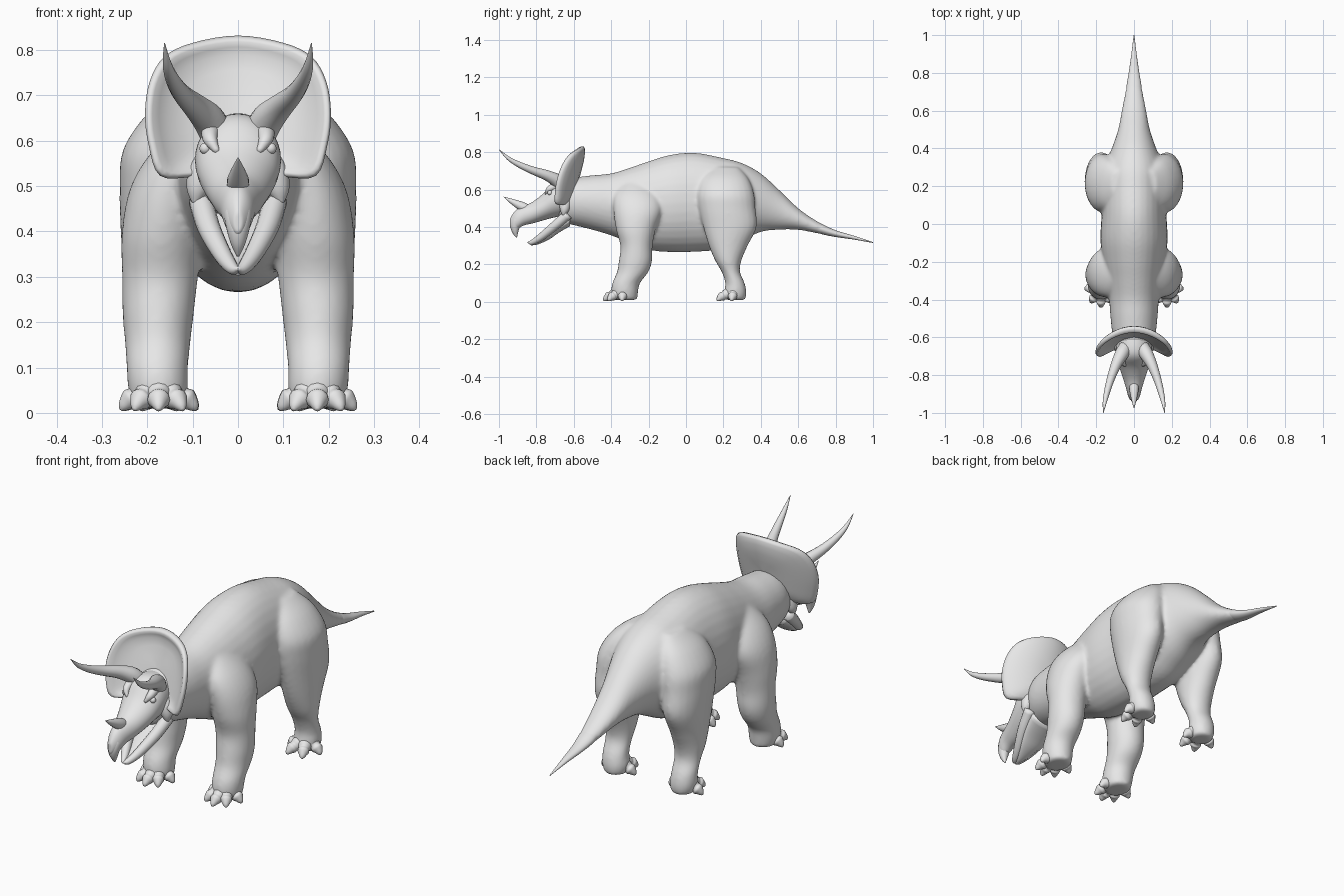
import bpy, bmesh, math
from mathutils import Vector

if "Cube" in bpy.data.objects:
    bpy.data.objects.remove(bpy.data.objects["Cube"])

X, Y, Z = Vector((1, 0, 0)), Vector((0, 1, 0)), Vector((0, 0, 1))
hide = bpy.data.materials.new("grey_hide")
hide.diffuse_color = (0.8, 0.8, 0.8, 1)
hide.use_nodes = True
hide.node_tree.nodes["Principled BSDF"].inputs["Base Color"].default_value = hide.diffuse_color


def spline(pts, steps, closed=False):
    """Catmull-Rom through tuples of vectors or numbers."""
    n, out = len(pts), []
    for i in range(n if closed else n - 1):
        idx = [(i + k) % n if closed else min(max(i + k, 0), n - 1) for k in (-1, 0, 1, 2)]
        a, b, c, d = (pts[j] for j in idx)
        for s in range(steps):
            t = s / steps
            out.append(tuple(0.5 * (2 * q + (r - p) * t + (2 * p - 5 * q + 4 * r - w) * t * t
                                    + (3 * q - p - 3 * r + w) * t ** 3)
                             for p, q, r, w in zip(a, b, c, d)))
    if not closed:
        out.append(pts[-1])
    return out


def skin(bm, loops):
    """Bridge loops of points into a capped shell."""
    rows = [[bm.verts.new(p) for p in lp] for lp in loops]
    n = len(rows[0])
    for a, b in zip(rows, rows[1:]):
        for i in range(n):
            j = (i + 1) % n
            bm.faces.new((a[i], a[j], b[j], b[i]))
    bm.faces.new(rows[0][::-1])
    bm.faces.new(rows[-1])


def loft(bm, rings, n=24, steps=4):
    """Rings are (centre, half axis u, half axis v)."""
    loops = []
    for c, u, v in spline(rings, steps):
        loops.append([c + u * math.cos(2 * math.pi * i / n) + v * math.sin(2 * math.pi * i / n)
                      for i in range(n)])
    skin(bm, loops)


def tube(bm, pts, ref=Z, n=14, steps=4):
    """Round tapered tube; points are (x, y, z, radius)."""
    cs = [Vector(p[:3]) for p in pts]
    rings = []
    for i, c in enumerate(cs):
        t = (cs[min(i + 1, len(cs) - 1)] - cs[max(i - 1, 0)]).normalized()
        u = t.cross(ref).normalized()
        rings.append((c, u * pts[i][3], t.cross(u) * pts[i][3]))
    loft(bm, rings, n, steps)


def finish(name, bm, mirror=False):
    bmesh.ops.recalc_face_normals(bm, faces=bm.faces)
    me = bpy.data.meshes.new(name)
    bm.to_mesh(me)
    bm.free()
    for p in me.polygons:
        p.use_smooth = True
    me.materials.append(hide)
    ob = bpy.data.objects.new(name, me)
    bpy.context.collection.objects.link(ob)
    if mirror:
        m = ob.modifiers.new("mirror", 'MIRROR')
        m.use_mirror_merge = False
    return ob


def loft_y(bm, rows):
    """Loft running along y; rows are (y, top, bottom, half width)."""
    loft(bm, [(Vector((0, y, (t + b) / 2)), X * w, Z * ((t - b) / 2)) for y, t, b, w in rows], 32)


def along_y(name, rows):
    bm = bmesh.new()
    loft_y(bm, rows)
    return finish(name, bm)


def single_tube(name, pts, ref=Z, mirror=False):
    bm = bmesh.new()
    tube(bm, pts, ref)
    return finish(name, bm, mirror)


# neck, trunk and tail
trunk = [
    (-.68, .62, .43, .07), (-.6, .662, .41, .11), (-.5, .677, .385, .124), (-.4, .687, .355, .132),
    (-.3, .717, .315, .147), (-.2, .752, .278, .165), (-.08, .787, .266, .178), (.05, .797, .268, .172),
    (.2, .769, .282, .17), (.3, .742, .327, .16), (.4, .687, .374, .118), (.5, .597, .386, .084),
    (.6, .501, .385, .065), (.7, .432, .367, .046), (.8, .383, .347, .028), (.9, .353, .333, .014),
    (1, .32, .315, .002)]
# legs from the shoulder or hip down to the foot: (x, y, z, rx, ry)
front_leg = [
    (.09, -.27, .64, .03, .06), (.12, -.263, .57, .075, .12), (.152, -.258, .49, .088, .13),
    (.168, -.268, .39, .089, .107), (.172, -.265, .3, .084, .086), (.176, -.27, .22, .079, .089),
    (.177, -.285, .16, .073, .084), (.178, -.32, .1, .068, .074), (.176, -.328, .05, .066, .072),
    (.175, -.325, .01, .056, .064)]
hind_leg = [
    (.09, .21, .72, .03, .07), (.125, .208, .66, .075, .125), (.154, .212, .58, .1, .152),
    (.167, .22, .5, .094, .152), (.175, .235, .4, .084, .143), (.176, .226, .3, .076, .104),
    (.177, .226, .22, .069, .07), (.177, .24, .16, .06, .049), (.177, .262, .1, .058, .052),
    (.174, .264, .05, .06, .06), (.172, .264, .01, .05, .054)]

# trunk and legs fused into one soft hide
bm = bmesh.new()
loft_y(bm, trunk)
for rows in (front_leg, hind_leg):
    for s in (1, -1):
        loft(bm, [(Vector((s * x, y, z)), X * s * rx, Y * ry) for x, y, z, rx, ry in rows])
body = finish("body_and_legs", bm)
fuse = body.modifiers.new("fuse", 'REMESH')
fuse.mode = 'VOXEL'
fuse.voxel_size = .009
fuse.use_smooth_shade = True
soft = body.modifiers.new("soften", 'SMOOTH')
soft.factor = .5
soft.iterations = 10
# thin end of the tail
along_y("tail_tip", [(.66, .44, .39, .03), (.72, .419, .364, .04)] + trunk[14:])

# skull
along_y("skull", [
    (-.58, .65, .47, .08), (-.66, .66, .46, .094), (-.71, .643, .45, .092), (-.76, .583, .437, .077),
    (-.82, .535, .42, .057), (-.87, .512, .408, .042), (-.91, .49, .385, .031),
    (-.938, .45, .395, .013), (-.942, .43, .41, .003)])


# fanned toes ending in blunt nails: (reach, height, radius)
def toes(name, cx, cy, angles):
    bm = bmesh.new()
    for a in angles:
        dx, dy = .78 * math.sin(math.radians(a)), -math.cos(math.radians(a))
        tube(bm, [(cx + dx * r, cy + dy * r, z, rad) for r, z, rad in
                  ((.02, .055, .022), (.05, .042, .029), (.068, .034, .023), (.08, .029, .025),
                   (.092, .021, .018), (.102, .012, .011), (.107, .006, .004))], n=12, steps=3)
    finish(name, bm, True)


toes("front_toes", .175, -.333, (-85, -40, 0, 40, 85))
toes("hind_toes", .173, .262, (-80, -28, 28, 80))

# brow horns, nose horn and hooked beak
single_tube("brow_horn", [
    (.045, -.655, .61, .038), (.066, -.69, .648, .036), (.095, -.745, .677, .028),
    (.123, -.82, .703, .021), (.143, -.89, .733, .016), (.156, -.95, .768, .01),
    (.162, -1, .815, .001)], mirror=True)
single_tube("nose_horn", [
    (0, -.8, .475, .02), (0, -.87, .507, .025), (0, -.93, .537, .014), (0, -.975, .562, .001)], X)
single_tube("upper_beak", [
    (0, -.86, .46, .034), (0, -.9, .44, .033), (0, -.913, .41, .027), (0, -.913, .375, .017),
    (0, -.906, .345, .003)], X)

# cheeks, brow ridges and eyes
single_tube("cheek", [
    (.055, -.63, .57, .03), (.078, -.645, .53, .032), (.09, -.65, .49, .024), (.095, -.655, .46, .005)],
    Y, True)
single_tube("brow_ridge", [
    (.045, -.65, .62, .022), (.06, -.7, .618, .021), (.06, -.735, .6, .015), (.045, -.75, .575, .006)],
    mirror=True)
bm = bmesh.new()
bmesh.ops.create_uvsphere(bm, u_segments=12, v_segments=8, radius=.013)
bmesh.ops.translate(bm, verts=bm.verts, vec=(.072, -.728, .583))
finish("eye", bm, True)

# open lower jaw: two side bones and the floor between them
single_tube("jaw_side", [
    (.082, -.63, .468, .027), (.064, -.7, .408, .025), (.033, -.775, .347, .02), (.01, -.825, .317, .013),
    (0, -.845, .318, .003)], mirror=True)
along_y("jaw_floor", [
    (-.62, .47, .405, .08), (-.68, .425, .37, .07), (-.73, .38, .335, .05), (-.79, .34, .308, .024),
    (-.83, .325, .302, .006)])

# neck frill: dished shield with a raised rim
half = [(.1, .52), (.172, .523), (.197, .59), (.205, .66), (.195, .73), (.163, .785), (.1, .816)]
outline = [(0, .53)] + half + [(0, .832)] + [(-x, z) for x, z in reversed(half)]
edge = spline(outline, 4, True)
mid = .665
loops = []
for t, dy in ((.02, 0), (.3, 0), (.55, 0), (.75, -.002), (.85, -.01), (.92, -.016), (.97, -.014),
              (1, 0), (.985, .012), (.93, .018), (.8, .025), (.55, .03), (.3, .03), (.02, .03)):
    loop = []
    for x, z in edge:
        px, pz = x * t, mid + (z - mid) * t
        loop.append((px, -.557 - (.83 - pz) * .25 - 1.9 * px * px + dy, pz))
    loops.append(loop)
bm = bmesh.new()
skin(bm, loops)
finish("frill", bm)
